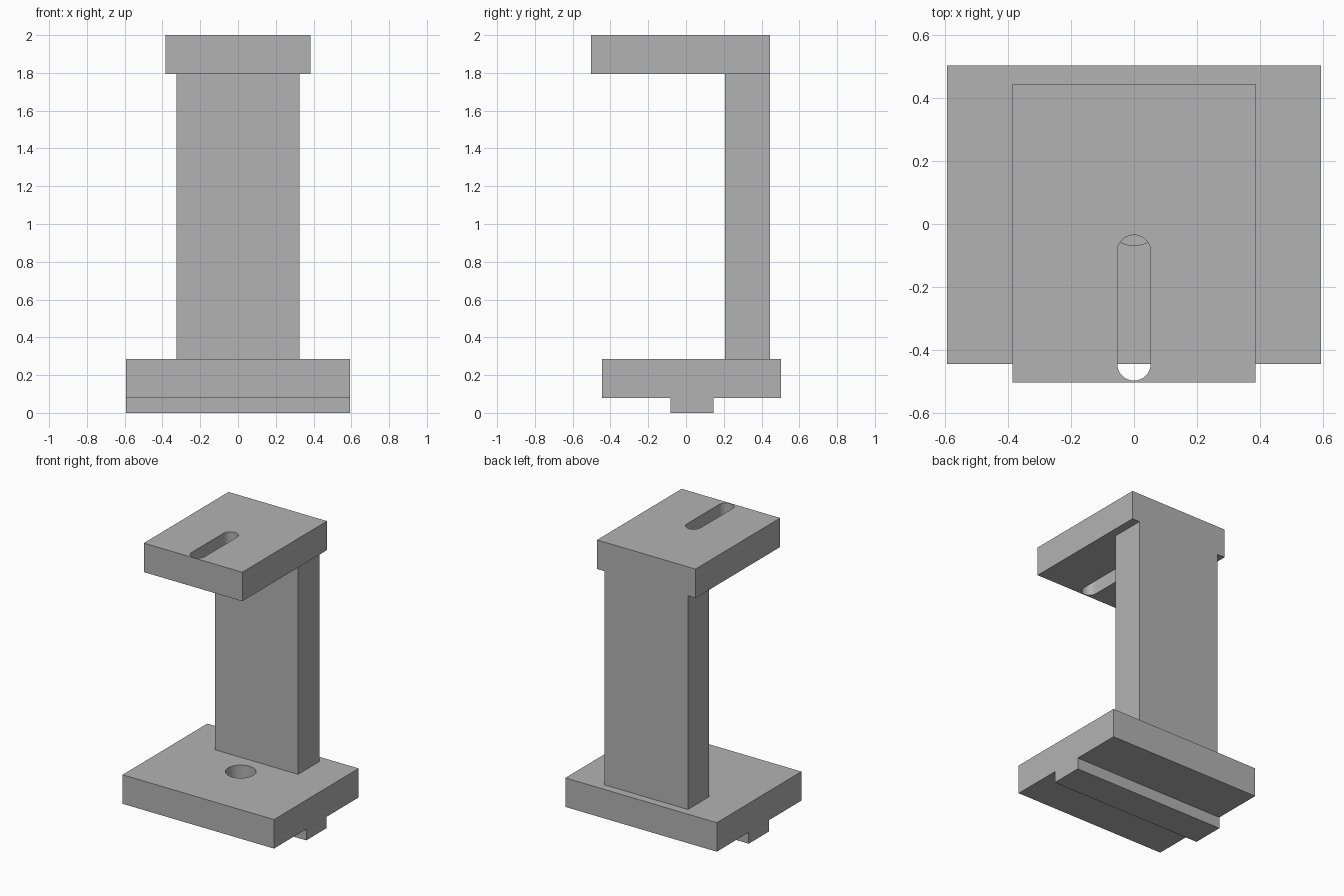
import bpy
import bmesh
from mathutils import Matrix, Vector

cube = bpy.data.objects.get("Cube")
if cube:
    bpy.data.objects.remove(cube, do_unlink=True)

grey = bpy.data.materials.new("plain_grey")
grey.use_nodes = True
colour = (0.45, 0.45, 0.45, 1)
grey.diffuse_color = colour
grey.node_tree.nodes["Principled BSDF"].inputs["Base Color"].default_value = colour


def make_object(name, bm):
    bmesh.ops.recalc_face_normals(bm, faces=bm.faces)
    mesh = bpy.data.meshes.new(name)
    bm.to_mesh(mesh)
    bm.free()
    mesh.materials.append(grey)
    obj = bpy.data.objects.new(name, mesh)
    bpy.context.collection.objects.link(obj)
    return obj


def box(name, half_width, y, z):
    """Block centred on x, spanning the y and z ranges."""
    bm = bmesh.new()
    size = Vector((2 * half_width, y[1] - y[0], z[1] - z[0]))
    centre = Vector((0, sum(y) / 2, sum(z) / 2))
    bmesh.ops.create_cube(bm, size=1, matrix=Matrix.Translation(centre) @ Matrix.Diagonal(size.to_4d()))
    return make_object(name, bm)


def round_cutter(name, radius, y, z):
    """Upright cylinder, stretched into a slot when the y centres differ."""
    bm = bmesh.new()
    centre = Vector((0, sum(y) / 2, sum(z) / 2))
    bmesh.ops.create_cone(bm, cap_ends=True, segments=64, radius1=radius, radius2=radius,
                          depth=z[1] - z[0])
    stretch = (y[1] - y[0]) / 2
    for v in bm.verts:
        if stretch and abs(v.co.y) > 1e-5:
            v.co.y += stretch if v.co.y > 0 else -stretch
        v.co += centre
    obj = make_object(name, bm)
    obj.hide_render = True
    return obj


def combine(target, other, operation):
    """Apply a boolean and discard the operand."""
    mod = target.modifiers.new(operation.lower(), 'BOOLEAN')
    mod.operation = operation
    mod.solver = 'EXACT'
    mod.object = other
    bpy.context.view_layer.objects.active = target
    bpy.ops.object.modifier_apply(modifier=mod.name)
    bpy.data.objects.remove(other, do_unlink=True)


# Base plate, locating tongue, upright column and top plate fused into one bracket
bracket = box("bracket", 0.592, (-0.444, 0.502), (0.08, 0.285))
tongue = box("tongue", 0.592, (-0.083, 0.145), (0, 0.08))
column = box("column", 0.326, (0.206, 0.444), (0.285, 1.795))
top_plate = box("top_plate", 0.385, (-0.502, 0.444), (1.795, 2))
for part in (tongue, column, top_plate):
    combine(bracket, part, 'UNION')

# Blind round hole in the base and through slot in the top plate
combine(bracket, round_cutter("hole_cutter", 0.098, (0.03, 0.03), (0.08, 0.4)), 'DIFFERENCE')
combine(bracket, round_cutter("slot_cutter", 0.053, (-0.443, -0.088), (1.7, 2.1)), 'DIFFERENCE')

# Smooth the round walls, keep the machined edges crisp
bpy.ops.object.select_all(action='DESELECT')
bracket.select_set(True)
bpy.context.view_layer.objects.active = bracket
bpy.ops.object.shade_smooth_by_angle(angle=0.5)
